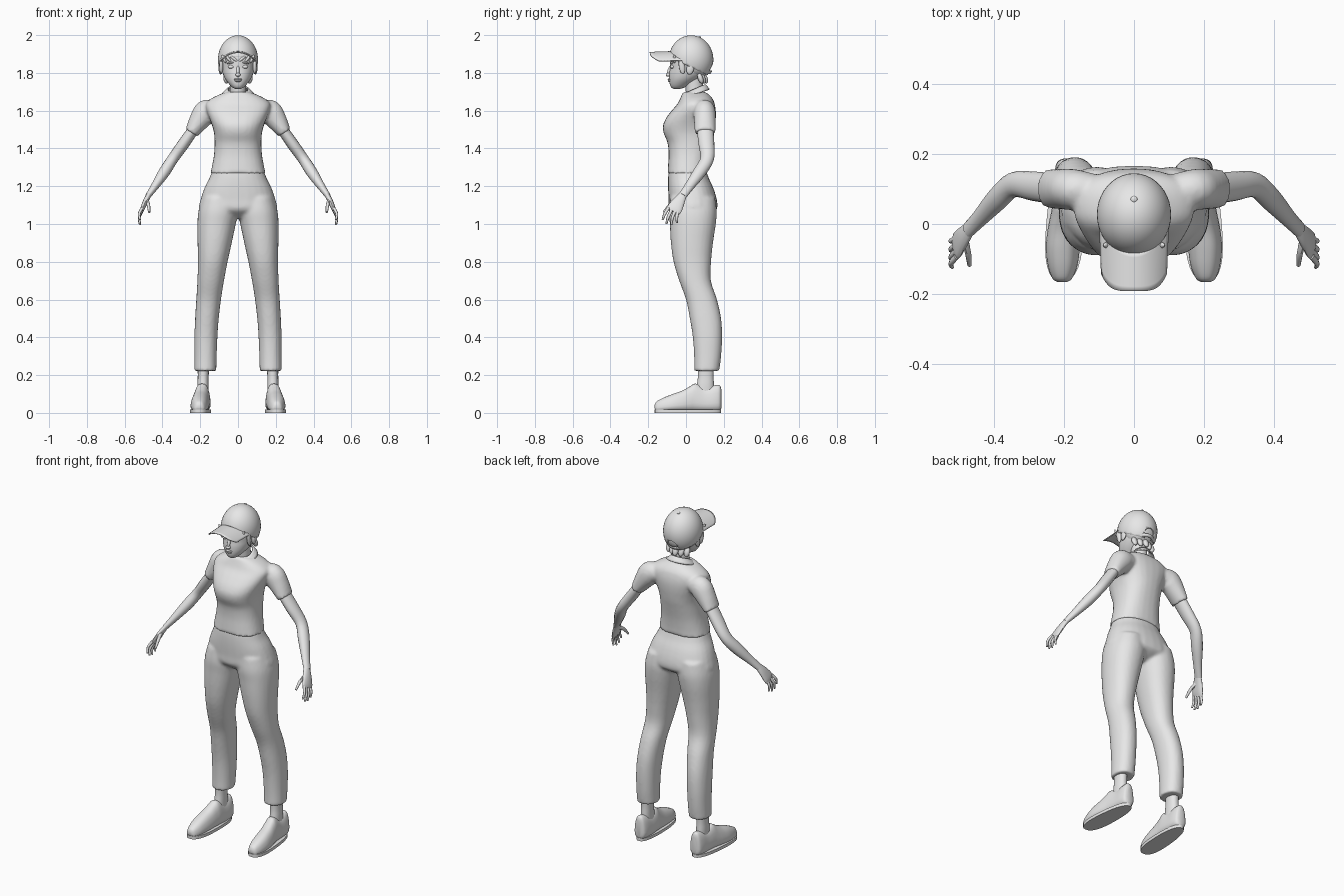
import bpy, bmesh, math
from mathutils import Vector

if "Cube" in bpy.data.objects:
    bpy.data.objects.remove(bpy.data.objects["Cube"])

GREY = bpy.data.materials.new("plain_grey")
GREY.diffuse_color = (0.8, 0.8, 0.8, 1)
GREY.use_nodes = True
GREY.node_tree.nodes["Principled BSDF"].inputs["Base Color"].default_value = GREY.diffuse_color


def spline(keys, sub=4):
    """Smooth a list of equal-length tuples by Catmull-Rom."""
    out = []
    for i in range(len(keys) - 1):
        p0, p1, p2, p3 = (keys[max(i - 1, 0)], keys[i], keys[i + 1], keys[min(i + 2, len(keys) - 1)])
        for s in range(sub):
            t = s / sub
            out.append(tuple(0.5 * (2 * b + (c - a) * t + (2 * a - 5 * b + 4 * c - d) * t * t
                                    + (3 * b - a - 3 * c + d) * t ** 3)
                             for a, b, c, d in zip(p0, p1, p2, p3)))
    return out + [tuple(keys[-1])]


def oval(n, power=2.0):
    pts = []
    for i in range(n):
        a = 2 * math.pi * i / n
        c, s = math.cos(a), math.sin(a)
        pts.append((math.copysign(abs(c) ** (2 / power), c), math.copysign(abs(s) ** (2 / power), s)))
    return pts


def level_rings(keys, power=2.2, n=28):
    """Keys: z, left x, right x, front y, back y."""
    return [[Vector(((l + r) / 2 + (r - l) / 2 * u, (f + b) / 2 + (b - f) / 2 * v, z))
             for u, v in oval(n, power)] for z, l, r, f, b in spline(keys)]


def tube_rings(keys, n=16):
    """Keys: x, y, z, thickness radius, radius towards y."""
    ks = spline(keys)
    pts = [Vector(k[:3]) for k in ks]
    rings = []
    for i, k in enumerate(ks):
        t = (pts[min(i + 1, len(pts) - 1)] - pts[max(i - 1, 0)]).normalized()
        b = Vector((0, 1, 0))
        b = (b - t * b.dot(t)).normalized()
        a = t.cross(b)
        rings.append([pts[i] + a * u * k[3] + b * v * k[4] for u, v in oval(n)])
    return rings


def flip(rings):
    return [[Vector((-p.x, p.y, p.z)) for p in r] for r in rings]


def finish(name, bm, angle=50):
    bmesh.ops.recalc_face_normals(bm, faces=bm.faces)
    me = bpy.data.meshes.new(name)
    bm.to_mesh(me)
    bm.free()
    ob = bpy.data.objects.new(name, me)
    bpy.context.collection.objects.link(ob)
    me.materials.append(GREY)
    bpy.ops.object.select_all(action='DESELECT')
    ob.select_set(True)
    bpy.context.view_layer.objects.active = ob
    bpy.ops.object.shade_smooth_by_angle(angle=math.radians(angle))
    return ob


def loft(name, shells, blend=0):
    """Skin one or more ring stacks; blend fuses them into one soft skin."""
    bm = bmesh.new()
    for rings in shells:
        vs = [[bm.verts.new(p) for p in r] for r in rings]
        n = len(vs[0])
        for a, b in zip(vs, vs[1:]):
            for i in range(n):
                bm.faces.new((a[i], a[(i + 1) % n], b[(i + 1) % n], b[i]))
        bm.faces.new(vs[0])
        bm.faces.new(vs[-1])
    ob = finish(name, bm)
    if blend:
        m = ob.modifiers.new("fuse", 'REMESH')
        m.mode, m.voxel_size, m.use_smooth_shade = 'VOXEL', 0.009, True
        m = ob.modifiers.new("soften", 'SMOOTH')
        m.factor, m.iterations = 0.5, blend
    return ob


def ball(name, loc, size, rot=(0, 0, 0), seg=20):
    bm = bmesh.new()
    bmesh.ops.create_uvsphere(bm, u_segments=seg, v_segments=seg // 2, radius=1)
    ob = finish(name, bm, 80)
    ob.location, ob.scale, ob.rotation_euler = loc, size, rot
    return ob


def sheet(name, fn, nu, nv, thick):
    """Grid surface fn(u, v) with thickness."""
    bm = bmesh.new()
    g = [[bm.verts.new(fn(i / nu, j / nv)) for j in range(nv + 1)] for i in range(nu + 1)]
    for i in range(nu):
        for j in range(nv):
            bm.faces.new((g[i][j], g[i + 1][j], g[i + 1][j + 1], g[i][j + 1]))
    ob = finish(name, bm)
    m = ob.modifiers.new("thickness", 'SOLIDIFY')
    m.thickness, m.offset = thick, 0
    return ob


# Trousers: hips fused with two legs
hips = level_rings([(z, -w, w, f, b) for z, w, f, b in [
    (1.28, .138, -.092, .108), (1.24, .153, -.095, .122), (1.19, .178, -.095, .145),
    (1.13, .198, -.092, .163), (1.08, .206, -.089, .164), (1.05, .16, -.06, .13), (1.03, .10, -.03, .09)]], 2.3)
leg = level_rings([(1.14, .008, .19, -.082, .154), (1.07, .0, .209, -.09, .163), (1.0, .012, .215, -.086, .158),
                   (.9, .033, .214, -.08, .143), (.8, .055, .212, -.066, .133), (.7, .074, .215, -.036, .132),
                   (.6, .09, .221, .0, .164), (.5, .102, .227, .02, .186), (.4, .109, .231, .036, .191),
                   (.3, .113, .231, .043, .186), (.222, .115, .231, .044, .176)], 2.2)
loft("trousers", [hips, leg, flip(leg)], 4)

# Shirt: torso fused with short sleeves
torso = level_rings([(z, -w, w, f, b) for z, w, f, b in [
    (1.268, .146, -.098, .116), (1.31, .137, -.095, .118), (1.37, .127, -.092, .125), (1.43, .124, -.098, .137),
    (1.48, .127, -.118, .148), (1.52, .137, -.122, .154), (1.56, .152, -.106, .158), (1.60, .167, -.076, .158),
    (1.635, .172, -.046, .152), (1.662, .145, -.032, .142), (1.685, .10, -.022, .122), (1.70, .06, -.015, .10)]], 2.4)
sleeve = tube_rings([(.11, .098, 1.605, .045, .045), (.165, .098, 1.594, .066, .058),
                     (.203, .1, 1.55, .056, .058), (.246, .101, 1.484, .037, .055)], 24)
loft("shirt", [torso, sleeve, flip(sleeve)], 4)

# Collar folded round the neck, open at the front
def collar(u, v):
    a = math.radians(8 + 14 * v) + u * 2 * math.radians(172 - 14 * v)
    back = (1 - math.cos(a)) / 2
    tip = max(0, math.cos(a)) ** 6 * v
    return Vector((math.sin(a) * (.052 + .030 * v + .012 * tip),
                   .045 - math.cos(a) * (.056 + .022 * v),
                   1.688 + .050 * back - v * (.026 + .012 * tip)))
sheet("collar", collar, 36, 3, .007)

# Neck and head
loft("neck", [tube_rings([(0, .058, 1.62, .05, .05), (0, .045, 1.71, .043, .047), (0, .04, 1.80, .045, .05)], 20)])
loft("head", [level_rings([(z, -w, w, f, b) for z, w, f, b in [
    (1.716, .016, -.066, -.03), (1.722, .028, -.077, -.01), (1.738, .045, -.085, .02), (1.765, .066, -.089, .065),
    (1.795, .08, -.089, .105), (1.825, .087, -.085, .12), (1.86, .09, -.086, .125), (1.90, .09, -.083, .125),
    (1.94, .07, -.06, .10)]], 2.1)])
ball("nose_bridge", (0, -.087, 1.812), (.009, .011, .028), (-.3, 0, 0))
ball("nose_tip", (0, -.094, 1.79), (.014, .013, .010))
ball("upper_lip", (0, -.087, 1.766), (.022, .010, .006))
ball("lower_lip", (0, -.086, 1.758), (.018, .010, .006))
for s in (-1, 1):
    ball("eye", (s * .036, -.072, 1.832), (.018, .012, .010))
    ball("eyebrow", (s * .038, -.076, 1.853), (.022, .009, .004), (0, s * .15, 0))
    ball("ear", (s * .093, .022, 1.822), (.010, .020, .031), (-.2, 0, 0))

# Hair under the cap, with fringe, side locks and nape tufts
ball("hair", (0, .048, 1.845), (.096, .085, .078))
for s in (-1, 1):
    ball("side_lock", (s * .089, -.022, 1.835), (.010, .016, .042), (.15, 0, 0))
    for x, tilt in ((.02, .9), (.05, .7), (.075, .5)):
        ball("fringe_lock", (s * x, -.083 + x * x * 4, 1.874), (.008, .009, .024), (0, s * tilt, 0))
for x in (-.06, -.03, 0, .03, .06):
    ball("nape_tuft", (x, .10 - abs(x) * .4, 1.772), (.017, .014, .030), (.35, 0, 0))

# Cap dome, trimmed by a tilted plane, with an arched opening at the back
bm = bmesh.new()
bmesh.ops.create_uvsphere(bm, u_segments=40, v_segments=24, radius=1)
for v in bm.verts:
    v.co = Vector((v.co.x * .106, .027 + v.co.y * .118, 1.87 + v.co.z * .129))
bmesh.ops.bisect_plane(bm, geom=bm.verts[:] + bm.edges[:] + bm.faces[:], plane_co=(0, -.085, 1.882),
                       plane_no=Vector((0, .092, .195)).normalized(), clear_inner=True)
dome = finish("cap_dome", bm)
m = dome.modifiers.new("thickness", 'SOLIDIFY')
m.thickness, m.offset = .006, -1
bm = bmesh.new()
bmesh.ops.create_cone(bm, cap_ends=True, segments=24, radius1=.032, radius2=.032, depth=.1)
cutter = finish("opening_cutter", bm)
cutter.location, cutter.rotation_euler = (0, .14, 1.815), (math.pi / 2, 0, 0)
cutter.hide_render = True
cutter.hide_set(True)
m = dome.modifiers.new("opening", 'BOOLEAN')
m.object, m.operation = cutter, 'DIFFERENCE'
sheet("cap_strap", lambda u, v: Vector((.045 * (2 * u - 1), .127 - .025 * (2 * u - 1) ** 2 + .010 * v,
                                        1.795 + .016 * v)), 12, 1, .005)
ball("cap_button", (0, .07, 1.988), (.010, .010, .006))


# Arched brim
def brim(u, v):
    s = 2 * u - 1
    inner, outer = -.082 + .085 * s * s, -.192 + .05 * s ** 4
    return Vector((.098 * s * (1 - .06 * v * s * s), inner + (outer - inner) * v, 1.912 - .046 * s * s - .004 * v))
sheet("cap_brim", brim, 24, 8, .006)

# Arms and hands
arm = tube_rings([(.225, .1, 1.515, .029, .044), (.288, .108, 1.425, .031, .042), (.345, .112, 1.345, .029, .036),
                  (.39, .072, 1.275, .030, .034), (.44, .018, 1.20, .021, .026), (.475, -.018, 1.15, .015, .023)])
palm = tube_rings([(.468, -.012, 1.16, .013, .020), (.487, -.035, 1.125, .014, .031),
                   (.504, -.058, 1.085, .012, .040), (.511, -.068, 1.066, .008, .037)])
# Fingers: knuckle y and z, then tip y and z
fingers = [tube_rings([(.507, ky, kz, .008, .009), (.523, (ky + ty) / 2 - .004, (kz + tz) / 2, .0075, .008),
                       (.519, ty, tz, .005, .005)], 8)
           for ky, kz, ty, tz in ((-.093, 1.085, -.124, 1.022), (-.076, 1.075, -.104, 1.0),
                                  (-.058, 1.07, -.078, .995), (-.041, 1.073, -.048, 1.005))]
thumb = tube_rings([(.483, -.045, 1.128, .010, .013), (.474, -.085, 1.10, .009, .010),
                    (.470, -.118, 1.062, .006, .006)], 8)

# Shoes: y, centre x, half width, sole z, top z
upper = []
for y, cx, w, lo, hi in spline([(-.166, .205, .014, .025, .042), (-.156, .205, .032, .010, .06),
                                (-.12, .204, .048, .008, .08), (-.07, .203, .056, .008, .10),
                                (-.02, .199, .056, .008, .118), (.02, .194, .053, .008, .14),
                                (.05, .19, .051, .008, .155), (.10, .187, .049, .008, .136),
                                (.15, .186, .047, .008, .146), (.178, .186, .038, .012, .146),
                                (.187, .186, .018, .025, .125)]):
    upper.append([Vector((cx + w * u * (1 - .18 * (v + 1)), y, (lo + hi) / 2 + (hi - lo) / 2 * v))
                  for u, v in oval(24, 2.7)])
sole = [[Vector((.196 - .05 * v * .2 + u * (.054 - .006 * v), .01 + .176 * v, z)) for u, v in oval(32, 2.5)]
        for z in (0, .018)]
ankle = level_rings([(.30, .15, .215, .06, .15), (.2, .155, .213, .063, .146),
                     (.15, .155, .215, .058, .148), (.10, .155, .215, .05, .15)])

for side, fit in (("right", flip), ("left", lambda r: r)):
    loft(side + "_arm", [fit(arm)])
    loft(side + "_hand", [fit(palm), fit(thumb)] + [fit(f) for f in fingers])
    loft(side + "_shoe", [fit(upper)])
    loft(side + "_sole", [fit(sole)])
    loft(side + "_ankle", [fit(ankle)])
